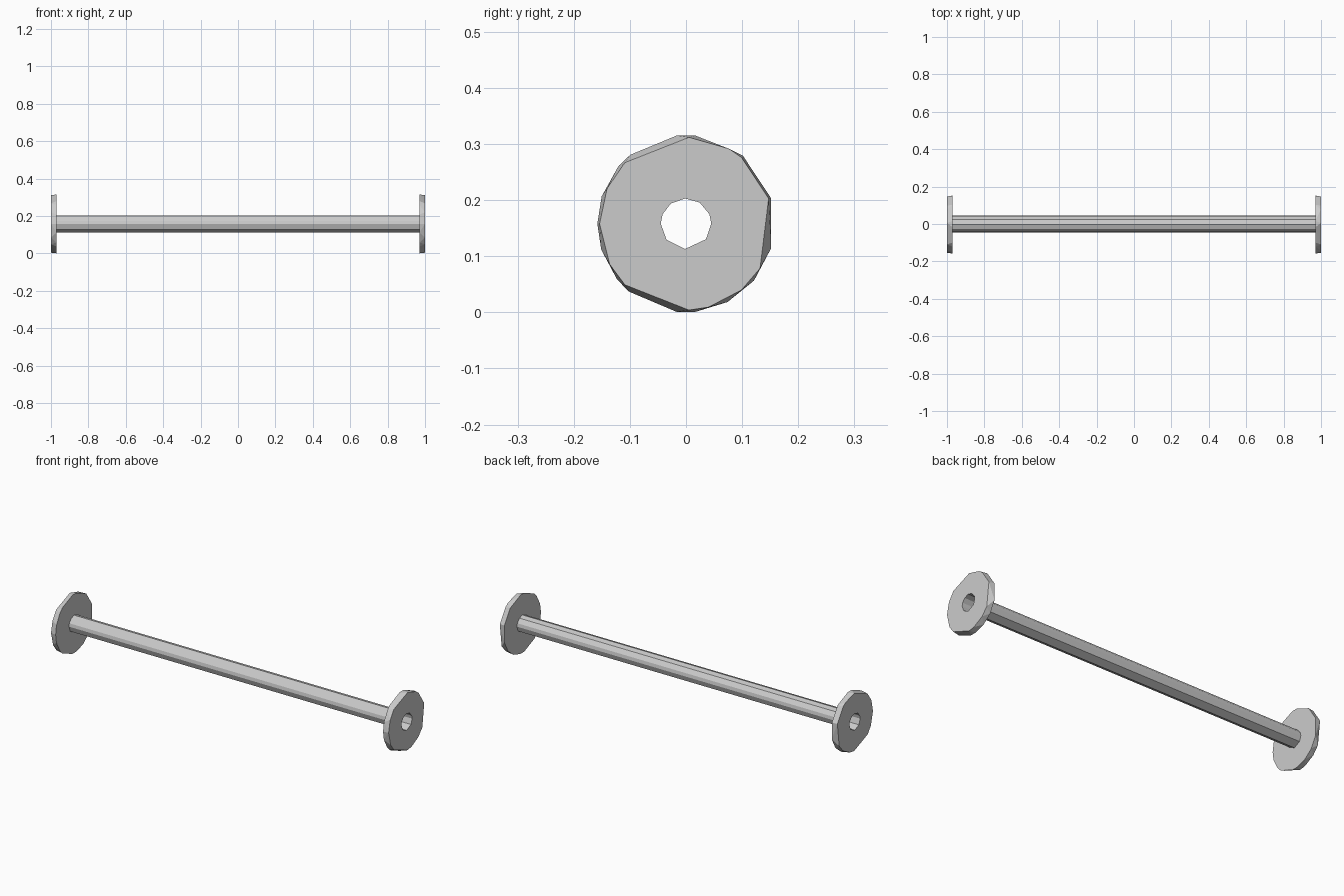
import bpy, bmesh
from math import cos, sin, radians

if "Cube" in bpy.data.objects:
    bpy.data.objects.remove(bpy.data.objects["Cube"])

AXIS_Z = 0.158
INNER_X, OUTER_X = 0.97, 1.0
TUBE_R = 0.045

# Irregular low-poly outlines, as angles around the axis
RIM_IN = [96, 84, 50, 17, -16, -40, -62, -84, -96, -130, -141, -163, 180, 162, 140, 129]
RIM_OUT = [88, 60, 50, 17, -31, -50, -75, -88, -135, -152, 180, 156, 135]
TUBE = [0, 22, 57, 92, 127, 158, 180, 220, 268, 322]

grey = bpy.data.materials.new("light grey")
grey.use_nodes = True
colour = (0.6, 0.6, 0.6, 1)
grey.diffuse_color = colour
grey.node_tree.nodes["Principled BSDF"].inputs["Base Color"].default_value = colour


def ring(bm, x, angles, radius):
    return [bm.verts.new((x, radius * cos(radians(a)), AXIS_Z + radius * sin(radians(a))))
            for a in angles]


def finish(bm, name):
    bmesh.ops.recalc_face_normals(bm, faces=bm.faces)
    mesh = bpy.data.meshes.new(name)
    bm.to_mesh(mesh)
    bm.free()
    mesh.materials.append(grey)
    obj = bpy.data.objects.new(name, mesh)
    bpy.context.collection.objects.link(obj)
    return obj


def tube(name, half_length, capped):
    bm = bmesh.new()
    a = ring(bm, -half_length, TUBE, TUBE_R)
    b = ring(bm, half_length, TUBE, TUBE_R)
    for i in range(len(a)):
        j = (i + 1) % len(a)
        bm.faces.new((a[i], a[j], b[j], b[i]))
    if capped:
        bm.faces.new(a)
        bm.faces.new(b)
    return finish(bm, name)


# Hollow bar between the end discs
tube("hollow_bar", INNER_X, False)

# Faceted end discs, bored through
bore = tube("bore_cutter", 1.2, True)
bore.hide_render = True
for name, side in (("left_end_disc", 1), ("right_end_disc", -1)):
    bm = bmesh.new()
    ring(bm, side * INNER_X, RIM_IN, 0.158)
    ring(bm, side * OUTER_X, RIM_OUT, 0.154)
    bmesh.ops.convex_hull(bm, input=bm.verts)
    bmesh.ops.dissolve_limit(bm, angle_limit=radians(1), verts=bm.verts, edges=bm.edges)
    disc = finish(bm, name)
    cut = disc.modifiers.new("bore", "BOOLEAN")
    cut.operation = "DIFFERENCE"
    cut.solver = "EXACT"
    cut.object = bore
    bpy.context.view_layer.objects.active = disc
    bpy.ops.object.modifier_apply(modifier=cut.name)
bpy.data.objects.remove(bore)
